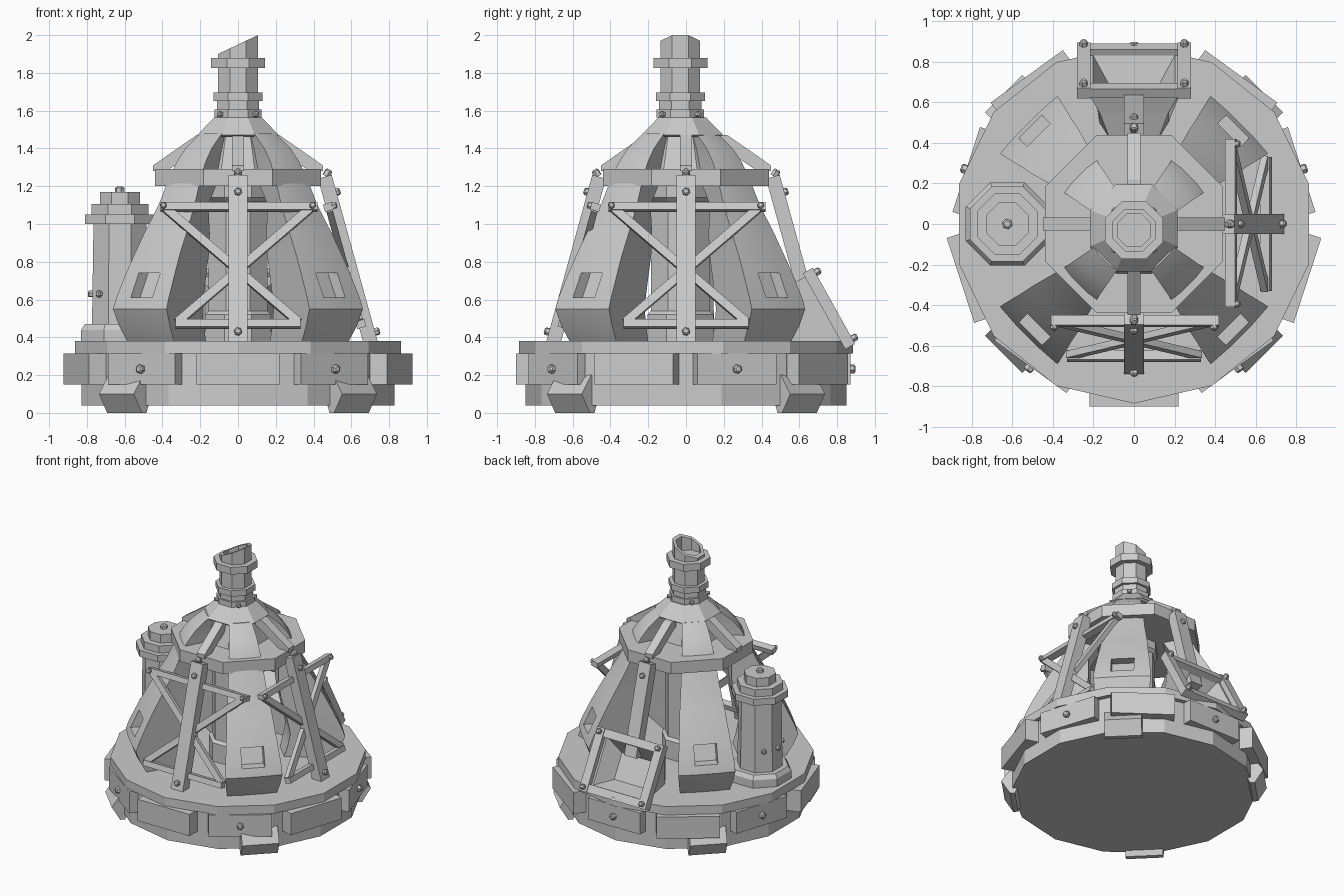
import bpy, bmesh, math
from mathutils import Vector

if "Cube" in bpy.data.objects:
    bpy.data.objects.remove(bpy.data.objects["Cube"])

grey = bpy.data.materials.new("plain grey")
grey.diffuse_color = (0.6, 0.6, 0.6, 1)
grey.use_nodes = True
grey.node_tree.nodes["Principled BSDF"].inputs["Base Color"].default_value = grey.diffuse_color


def finish(name, bm, smooth=False):
    bmesh.ops.recalc_face_normals(bm, faces=bm.faces)
    me = bpy.data.meshes.new(name)
    bm.to_mesh(me)
    bm.free()
    ob = bpy.data.objects.new(name, me)
    bpy.context.collection.objects.link(ob)
    me.materials.append(grey)
    if smooth:
        bpy.ops.object.select_all(action='DESELECT')
        ob.select_set(True)
        bpy.context.view_layer.objects.active = ob
        bpy.ops.object.shade_smooth_by_angle(angle=math.radians(30))
    return ob


def loft(loops):
    """Closed skin through loops of equal length, capped at both ends."""
    bm = bmesh.new()
    vs = [[bm.verts.new(p) for p in lp] for lp in loops]
    n = len(vs[0])
    for a, b in zip(vs, vs[1:]):
        for i in range(n):
            j = (i + 1) % n
            bm.faces.new((a[i], a[j], b[j], b[i]))
    bm.faces.new(vs[0])
    bm.faces.new(vs[-1])
    return bm


def lathe(name, sides, rings, center=(0, 0), start=0.0):
    """Polygonal turning; rings are (corner radius, z)."""
    loops = [[(center[0] + r * math.cos(start + math.tau * i / sides),
               center[1] + r * math.sin(start + math.tau * i / sides), z)
              for i in range(sides)] for r, z in rings]
    return finish(name, loft(loops))


def octagon(name, rings, center=(0, 0)):
    """Eight-sided turning with flats facing the axes; rings give flat radius."""
    k = math.cos(math.pi / 8)
    return lathe(name, 8, [(r / k, z) for r, z in rings], center, math.pi / 8)


def bar(name, p, q, w, t, normal):
    """Rectangular beam from p to q; t is its thickness along the normal."""
    p, q, nrm = Vector(p), Vector(q), Vector(normal)
    d = (q - p).normalized()
    side = d.cross(nrm).normalized() * w / 2
    nrm = side.cross(d).normalized() * t / 2
    loops = [[c + side + nrm, c - side + nrm, c - side - nrm, c + side - nrm] for c in (p, q)]
    return finish(name, loft(loops))


def bolt(p, normal, r=0.021, h=0.04):
    p, n = Vector(p), Vector(normal).normalized()
    u = n.orthogonal().normalized()
    v = n.cross(u)
    ring = lambda s, o: [p + n * o + (u * math.cos(i * math.tau / 6) + v * math.sin(i * math.tau / 6)) * s
                         for i in range(6)]
    return finish("bolt", loft([ring(r, -h / 2), ring(r, h * 0.3), ring(r * 0.6, h / 2)]))


def polar(a, r, t, z, cy=0.0):
    """Point at distance r along angle a, shifted sideways by t."""
    c, s = math.cos(a), math.sin(a)
    return Vector((r * c - t * s, cy + r * s + t * c, z))


FRONT = -math.pi / 2
AXIS_Y = -0.03

# Base drum with overhanging deck
lathe("base_drum", 14, [(0.85, 0.04), (0.85, 0.315), (0.885, 0.315), (0.885, 0.38)], start=FRONT)

# Ring of armour blocks, every other one bolted
for n in range(10):
    a = FRONT + n * math.tau / 10
    out = 0.87 if n % 2 else 0.9
    bar("rim_block", polar(a, out - 0.07, -0.22, 0.232), polar(a, out - 0.07, 0.22, 0.232),
        0.165, 0.14, polar(a, 1, 0, 0))
    if n % 2:
        bolt(polar(a, out + 0.008, 0, 0.232), polar(a, 1, 0, 0), 0.024)

# Wedge feet
for n in range(4):
    a = FRONT + math.pi / 4 + n * math.pi / 2
    prof = [(0.8, 0.04), (0.815, 0.0), (0.85, 0.0), (0.91, 0.1), (0.84, 0.2), (0.8, 0.2)]
    finish("foot", loft([[polar(a, r, t, z) for r, z in prof] for t in (-0.13, 0.13)]))

# Four curved pods with a recessed window: height, outer distance, half width
POD = [(0.38, 0.655, 0.175), (0.46, 0.70, 0.19), (0.55, 0.735, 0.2), (0.61, 0.715, 0.197),
       (0.74, 0.655, 0.183), (0.84, 0.605, 0.17), (0.95, 0.545, 0.158), (1.1, 0.46, 0.135),
       (1.25, 0.395, 0.118), (1.33, 0.35, 0.108), (1.4, 0.295, 0.098), (1.48, 0.2, 0.08)]
for n in range(4):
    a = math.pi / 4 + n * math.pi / 2
    loops = []
    for z, r, w in POD:
        mid = min(0.08, w * 0.5)
        back = max(r * 0.5, 0.29) if z < 1.2 else r * 0.5
        loops.append([polar(a, rr, t, z, AXIS_Y) for rr, t in
                      ((back, -w * 0.5), (r, -w), (r + 0.008, -mid), (r + 0.008, mid),
                       (r, w), (back, w * 0.5))])
    bm = loft(loops)
    bmesh.ops.recalc_face_normals(bm, faces=bm.faces)
    target = polar(a, 0.69, 0, 0.675, AXIS_Y)
    win = min(bm.faces, key=lambda f: (f.calc_center_median() - target).length)
    new = bmesh.ops.extrude_discrete_faces(bm, faces=[win])["faces"][0]
    bmesh.ops.translate(bm, verts=new.verts, vec=-polar(a, 0.07, 0, 0))
    finish("pod", bm, True)

# Central column between the pods, and its shoulder inside the collar
octagon("core_column", [(0.175, 0.38), (0.175, 0.52), (0.155, 0.54), (0.155, 1.12), (0.175, 1.14),
                        (0.175, 1.21), (0.22, 1.27), (0.16, 1.46)], (0, AXIS_Y))

# Upper collar plate, neck cone and chimney
octagon("collar_plate", [(0.44, 1.2), (0.44, 1.29)])
octagon("neck_cone", [(0.2, 1.46), (0.215, 1.472), (0.125, 1.565), (0.11, 1.565)], (0, AXIS_Y + 0.01))
pipe = octagon("chimney", [(0.105, 1.54), (0.105, 1.95), (0.082, 1.95), (0.082, 1.65)], (0, AXIS_Y))
for v in pipe.data.vertices:
    if v.co.z > 1.9:
        v.co.z += v.co.x * 0.47
for r, z0, z1 in ((0.125, 1.565, 1.605), (0.112, 1.605, 1.65), (0.13, 1.65, 1.695), (0.143, 1.825, 1.88)):
    q = 0.1
    octagon("chimney_collar", [(q, z0), (r, z0), (r, z1), (q, z1)], (0, AXIS_Y))
for n in range(4):
    a = math.pi / 4 + n * math.pi / 2
    bolt(polar(a, 0.135, 0, 1.58, AXIS_Y), polar(a, 1, 0, 0), 0.016, 0.03)


# Sloping legs: centre line radius at a given height
def leg_r(z):
    return 0.46 + 0.24 * (1.25 - z) / 0.87


SLOPE = 0.24 / 0.87
for n in range(4):
    a = FRONT + n * math.pi / 2
    nrm = polar(a, 1, 0, SLOPE)
    # spoke from neck to collar plate on every side
    spoke = [(0.17, 1.47), (0.22, 1.47), (0.45, 1.31), (0.45, 1.28), (0.38, 1.28), (0.17, 1.42)]
    finish("spoke", loft([[polar(a, r, t, z) for r, z in spoke] for t in (-0.033, 0.033)]))
    if n == 3:
        continue
    bolt(polar(a, 0.475, 0, 1.27), polar(a, 0.6, 0, 1))
    foot_z = 0.6 if n == 2 else 0.37
    bar("leg", polar(a, leg_r(1.25), 0, 1.25), polar(a, leg_r(foot_z), 0, foot_z), 0.1, 0.075, nrm)
    bolt(polar(a, leg_r(1.17) + 0.04, 0, 1.17), nrm)
    if n == 2:
        continue
    bolt(polar(a, leg_r(0.43) + 0.045, 0, 0.43), nrm)
    # crossed brace frame behind the leg
    at = lambda t, z: polar(a, leg_r(z) - 0.025, t, z)
    bar("brace_top", at(-0.41, 1.09), at(0.42, 1.09), 0.04, 0.05, nrm)
    bar("brace_bottom", at(-0.33, 0.47), at(0.33, 0.47), 0.04, 0.05, nrm)
    for s in (-1, 1):
        bar("brace_diagonal", at(s * 0.38, 1.08), at(-s * 0.32, 0.48), 0.045, 0.035, nrm)
        bolt(at(s * 0.395, 1.09) + nrm * 0.03, nrm, 0.018, 0.03)

# Side tank with stepped cap
TANK = (-0.625, 0.0)
octagon("side_tank", [(0.205, 0.38), (0.205, 0.44), (0.185, 0.47), (0.148, 0.47), (0.14, 1.0), (0.185, 1.0),
                      (0.185, 1.05), (0.15, 1.05), (0.15, 1.105), (0.105, 1.105), (0.105, 1.17)], TANK)
bolt((TANK[0], 0, 1.18), (0, 0, 1), 0.026, 0.035)
for a in (math.pi, math.pi * 0.75, math.pi * 1.25):
    bolt((TANK[0] + 0.155 * math.cos(a), 0.155 * math.sin(a), 0.63), polar(a, 1, 0, 0), 0.018, 0.03)

# Rear hopper: tapering chute with a funnel sunk in its sloping mouth
bm = loft([[(-x, y0, z0), (x, y0, z0), (x, y1, z1), (-x, y1, z1)] for x, y0, z0, y1, z1 in
           ((0.12, 0.42, 0.38, 0.42, 0.62), (0.17, 0.5, 0.37, 0.55, 0.68), (0.23, 0.845, 0.375, 0.65, 0.73))])
bmesh.ops.recalc_face_normals(bm, faces=bm.faces)
slope_n = Vector((0, 0.365, 0.205)).normalized()
face = max(bm.faces, key=lambda f: f.normal.dot(slope_n) * (f.calc_center_median().y > 0.7))
bmesh.ops.inset_region(bm, faces=[face], thickness=0.04)
bmesh.ops.inset_region(bm, faces=[face], thickness=0.11, depth=-0.12)
finish("rear_hopper", bm)

# Bolted frame around the hopper mouth
hi, lo = Vector((0, 0.655, 0.725)), Vector((0, 0.85, 0.375))
off = slope_n * 0.005
along = (lo - hi).normalized()
for s in (-1, 1):
    x = Vector((s * 0.248, 0, 0))
    bar("hopper_frame_side", hi + x + off - along * 0.03, lo + x + off + along * 0.03, 0.065, 0.06, slope_n)
    for end in (hi, lo):
        bolt(end + x + slope_n * 0.045, slope_n, 0.02)
for end in (hi, lo):
    bar("hopper_frame_edge", end + off - Vector((0.22, 0, 0)), end + off + Vector((0.22, 0, 0)),
        0.06, 0.05, slope_n)
